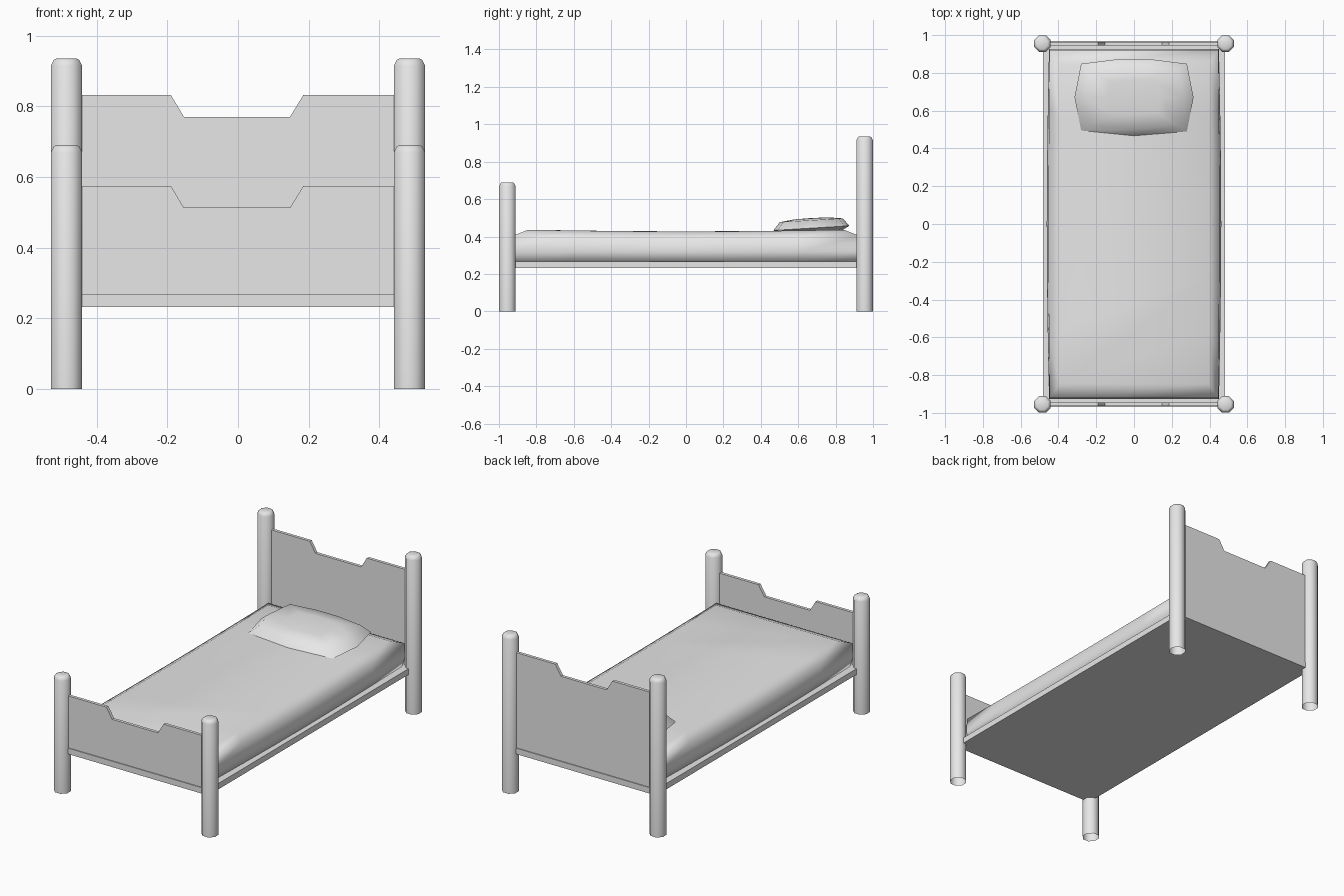
import bpy
import math

if "Cube" in bpy.data.objects:
    bpy.data.objects.remove(bpy.data.objects["Cube"], do_unlink=True)

grey = bpy.data.materials.new("plain grey")
grey.use_nodes = True
COLOUR = (0.8, 0.8, 0.8, 1.0)
grey.diffuse_color = COLOUR
grey.node_tree.nodes["Principled BSDF"].inputs["Base Color"].default_value = COLOUR


def make(name, verts, faces, smooth_angle=None):
    """Create an object from a mesh, optionally smooth with sharp edges kept."""
    mesh = bpy.data.meshes.new(name)
    mesh.from_pydata(verts, [], faces)
    mesh.materials.append(grey)
    obj = bpy.data.objects.new(name, mesh)
    bpy.context.collection.objects.link(obj)
    if smooth_angle:
        bpy.ops.object.select_all(action="DESELECT")
        obj.select_set(True)
        bpy.context.view_layer.objects.active = obj
        bpy.ops.object.shade_smooth_by_angle(angle=math.radians(smooth_angle))
    return obj


def loft(name, rings, smooth_angle=None, bottom=True, peak=None):
    """Skin counter-clockwise rings from bottom to top and cap the ends."""
    n = len(rings[0])
    verts = [p for ring in rings for p in ring]
    faces = [(r * n + i, r * n + (i + 1) % n, (r + 1) * n + (i + 1) % n, (r + 1) * n + i)
             for r in range(len(rings) - 1) for i in range(n)]
    top = [(len(rings) - 1) * n + i for i in range(n)]
    if peak:
        verts.append(peak)
        faces += [(top[i], top[(i + 1) % n], len(verts) - 1) for i in range(n)]
    else:
        faces.append(top)
    if bottom:
        faces.append(list(range(n))[::-1])
    return make(name, verts, faces, smooth_angle)


def rectangle(hx, hy, z):
    return [(-hx, -hy, z), (hx, -hy, z), (hx, hy, z), (-hx, hy, z)]


# Bed posts: octagonal tubes with a chamfered top and an open foot
def post(name, x, y, height):
    def ring(r, z):
        r /= math.cos(math.pi / 8)
        return [(x + r * math.cos((i + 0.5) * math.pi / 4),
                 y + r * math.sin((i + 0.5) * math.pi / 4), z) for i in range(8)]
    loft(name, [ring(0.044, 0), ring(0.044, height - 0.02), ring(0.036, height - 0.004),
                ring(0.029, height)], 50, bottom=False)


for side, x in (("left", 0.485), ("right", -0.485)):
    post("front_post_" + side, x, -0.955, 0.69)
    post("back_post_" + side, x, 0.955, 0.935)


# End boards with a notch in the top edge
def board(name, y0, y1, top):
    low = top - 0.062
    outline = [(-0.46, 0.25), (0.46, 0.25), (0.46, top), (0.185, top), (0.147, low),
               (-0.153, low), (-0.19, top), (-0.46, top)]
    n = len(outline)
    verts = [(x, y, z) for y in (y0, y1) for x, z in outline]
    faces = [tuple(range(n)), tuple(range(2 * n - 1, n - 1, -1))]
    faces += [(i, i + n, (i + 1) % n + n, (i + 1) % n) for i in range(n)]
    make(name, verts, faces)


board("footboard", -0.963, -0.945, 0.575)
board("headboard", 0.945, 0.963, 0.832)

# Base slab
loft("base", [rectangle(0.482, 0.968, 0.232), rectangle(0.482, 0.968, 0.267)])


# Mattress: soft box, bulging along its long sides
def mattress_ring(hx, hy, z, bulge, sag):
    steps = 6
    side = [(hx + bulge * math.cos(t * math.pi / 2), hy * t,
             z - sag * math.cos(t * math.pi / 2))
            for t in (-1 + 2 * i / steps for i in range(steps + 1))]
    return side + [(-x, y, zz) for x, y, zz in reversed(side)]


levels = [mattress_ring(0.435, 0.915, 0.262, 0.015, 0),
          mattress_ring(0.45, 0.926, 0.32, 0.012, 0),
          mattress_ring(0.447, 0.922, 0.405, 0.005, 0.01),
          mattress_ring(0.395, 0.845, 0.436, 0.0, 0.009)]
loft("mattress", levels, 80)

# Pillow: plump cushion leaning slightly up toward the headboard
outline = [(0.315, 0.0), (0.28, 0.178), (0.08, 0.203), (-0.08, 0.203), (-0.28, 0.178),
           (-0.315, 0.0), (-0.28, -0.175), (0.0, -0.203), (0.28, -0.18)]


def pillow_ring(scale, z):
    return [(x * scale, 0.67 + y * scale, z + 0.06 * y * scale) for x, y in outline]


loft("pillow", [pillow_ring(0.8, 0.422), pillow_ring(1, 0.445), pillow_ring(0.83, 0.487),
                pillow_ring(0.45, 0.497)], 60, peak=(0, 0.67, 0.499))
